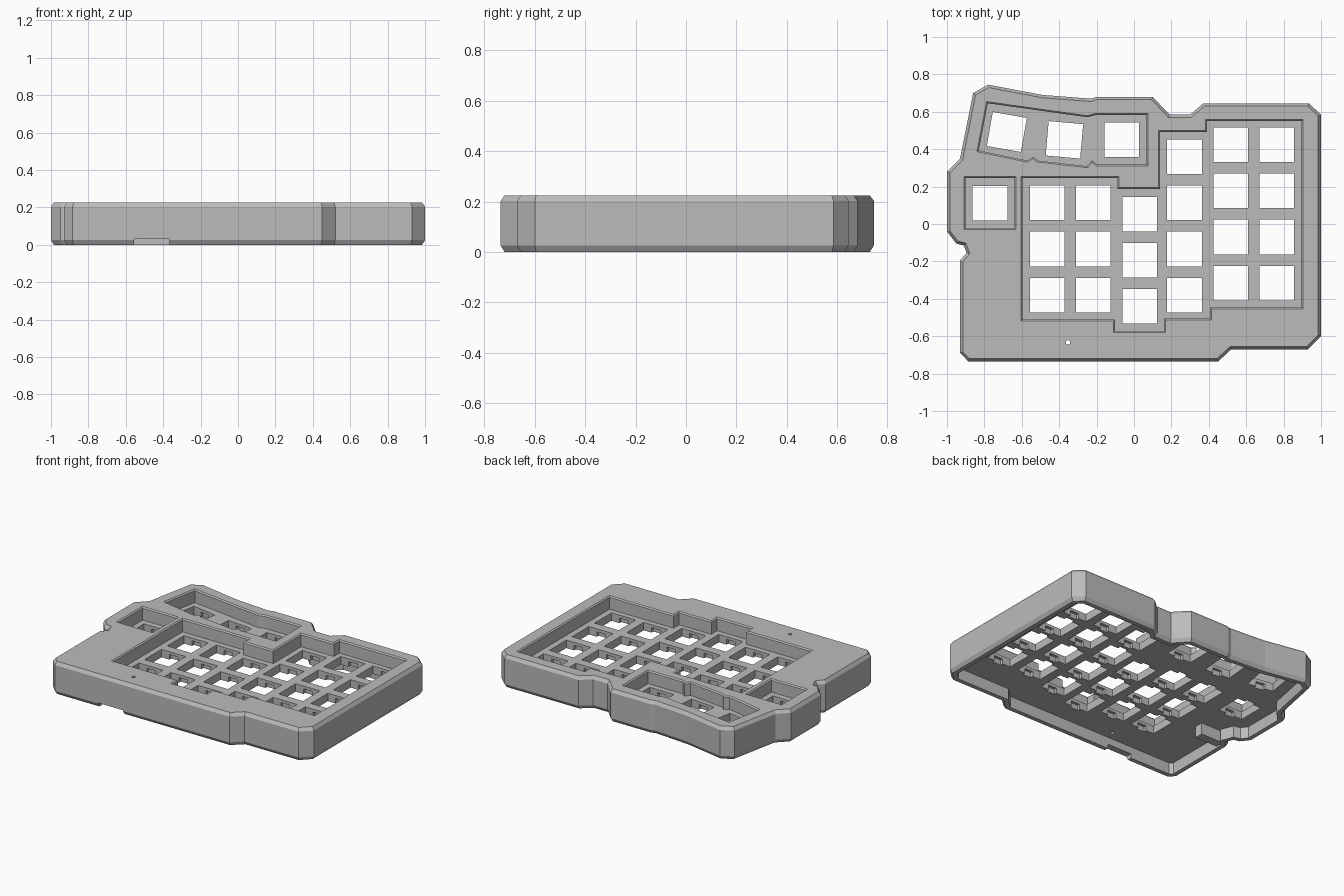
import bpy, bmesh, math
from mathutils import Vector, Matrix

cube = bpy.data.objects.get("Cube")
if cube:
    bpy.data.objects.remove(cube, do_unlink=True)

grey = bpy.data.materials.new("plain grey")
grey.use_nodes = True
colour = (0.5, 0.5, 0.5, 1)
grey.diffuse_color = colour
grey.node_tree.nodes["Principled BSDF"].inputs["Base Color"].default_value = colour

TOP, PLATE_TOP, PLATE_BOTTOM = 0.225, 0.135, 0.08
WALL, EDGE = 0.045, 0.015


def make_object(name, bm):
    bmesh.ops.recalc_face_normals(bm, faces=bm.faces)
    mesh = bpy.data.meshes.new(name)
    bm.to_mesh(mesh)
    bm.free()
    mesh.materials.append(grey)
    obj = bpy.data.objects.new(name, mesh)
    bpy.context.collection.objects.link(obj)
    return obj


def offset(points, d):
    """Mitred offset of a counter-clockwise outline; positive d grows it."""
    pts = [Vector(p) for p in points]
    out = []
    for i, p in enumerate(pts):
        a = (p - pts[i - 1]).normalized()
        b = (pts[(i + 1) % len(pts)] - p).normalized()
        na, nb = Vector((a.y, -a.x)), Vector((b.y, -b.x))
        out.append(p + (na + nb) * (d / (1 + na.dot(nb))))
    return out


def add_loft(bm, points, levels):
    """Stack offset copies of an outline: levels are (height, offset)."""
    rings = [[bm.verts.new((p.x, p.y, z)) for p in offset(points, d)] for z, d in levels]
    n = len(points)
    for lo, hi in zip(rings, rings[1:]):
        for i in range(n):
            j = (i + 1) % n
            bm.faces.new((lo[i], lo[j], hi[j], hi[i]))
    bm.faces.new(rings[0][::-1])
    bm.faces.new(rings[-1])


def add_box(bm, centre, size, turn=0, shift=(0, 0, 0)):
    m = (Matrix.Translation(centre) @ Matrix.Rotation(math.radians(turn), 4, 'Z')
         @ Matrix.Translation(shift) @ Matrix.Diagonal((*size, 1)))
    bmesh.ops.create_cube(bm, size=1, matrix=m)


def cut(obj, name, bm):
    cutter = make_object(name, bm)
    cutter.hide_render = True
    mod = obj.modifiers.new(name, 'BOOLEAN')
    mod.operation, mod.solver, mod.object = 'DIFFERENCE', 'EXACT', cutter
    bpy.context.view_layer.objects.active = obj
    bpy.ops.object.modifier_apply(modifier=mod.name)
    bpy.data.objects.remove(cutter, do_unlink=True)


# Case body with chamfered top and bottom edges
outline = [(-.93, -.69), (-.885, -.735), (.45, -.735), (.52, -.67), (.93, -.67), (1, -.6),
           (1, .585), (.935, .645), (.37, .645), (.3, .585), (.19, .585), (.1, .68),
           (-.2, .68), (-.23, .67), (-.49, .69), (-.78, .745), (-.86, .7), (-.93, .35),
           (-1, .28), (-1, -.04), (-.95, -.105), (-.91, -.115), (-.895, -.155), (-.93, -.195)]
bm = bmesh.new()
add_loft(bm, outline, [(0, -EDGE), (.025, 0), (TOP - .022, 0), (TOP, -EDGE)])
case = make_object("keyboard_case", bm)

# Hollow underside
bm = bmesh.new()
add_loft(bm, outline, [(-.1, -WALL), (PLATE_BOTTOM, -WALL)])
cut(case, "underside_cavity", bm)

# Sunken key wells with a small chamfer round the rim
main_well = [(-.6, .25), (-.6, -.515), (-.105, -.515), (-.105, -.575), (.165, -.575),
             (.165, -.51), (.41, -.51), (.41, -.45), (.9, -.45), (.9, .555), (.385, .555),
             (.385, .495), (.135, .495), (.135, .19), (-.085, .19), (-.085, .25)]
thumb_well = [(-.785, .65), (-.835, .39), (-.57, .335), (-.54, .355), (-.515, .335),
              (-.25, .305), (-.225, .335), (-.2, .315), (.07, .315), (.07, .588),
              (-.2, .588), (-.25, .575)]
single_well = [(-.905, .25), (-.905, -.025), (-.635, -.025), (-.635, .25)]
bm = bmesh.new()
for well in (main_well, thumb_well, single_well):
    add_loft(bm, well, [(PLATE_TOP, -.004), (TOP - .008, -.004), (TOP + .008, .012)])
cut(case, "key_wells", bm)

# Switch positions: columns of keys, one outer key and three angled thumb keys
PITCH, HOLE = .2465, .185
columns = [(-.463, -.38, 3), (-.217, -.38, 3), (.03, -.44, 3),
           (.27, -.38, 4), (.517, -.316, 4), (.763, -.316, 4)]
keys = [(x, y + PITCH * i, 0) for x, y, count in columns for i in range(count)]
keys += [(-.77, .112, 0), (-.68, .492, -10), (-.372, .45, -5), (-.066, .45, 0)]

# Square switch openings, then clip notches under the front and back edges
openings, notches = bmesh.new(), bmesh.new()
for x, y, turn in keys:
    add_box(openings, (x, y, .11), (HOLE, HOLE, .16), turn)
    for side in (-1, 1):
        add_box(notches, (x, y, .08), (.065, .04, .07), turn, (0, side * HOLE / 2, 0))
cut(case, "switch_openings", openings)
cut(case, "clip_notches", notches)

# Reset pinhole and the cable slot in the front wall
bm = bmesh.new()
bmesh.ops.create_cone(bm, cap_ends=True, segments=20, radius1=.012, radius2=.012, depth=.4,
                      matrix=Matrix.Translation((-.353, -.633, .15)))
cut(case, "reset_pinhole", bm)
bm = bmesh.new()
add_box(bm, (-.46, -.72, -.01), (.19, .16, .08))
cut(case, "cable_slot", bm)

# Small connector block inside the side notch
bm = bmesh.new()
add_box(bm, (-.785, -.205, .045), (.17, .06, .09))
make_object("connector_block", bm)
